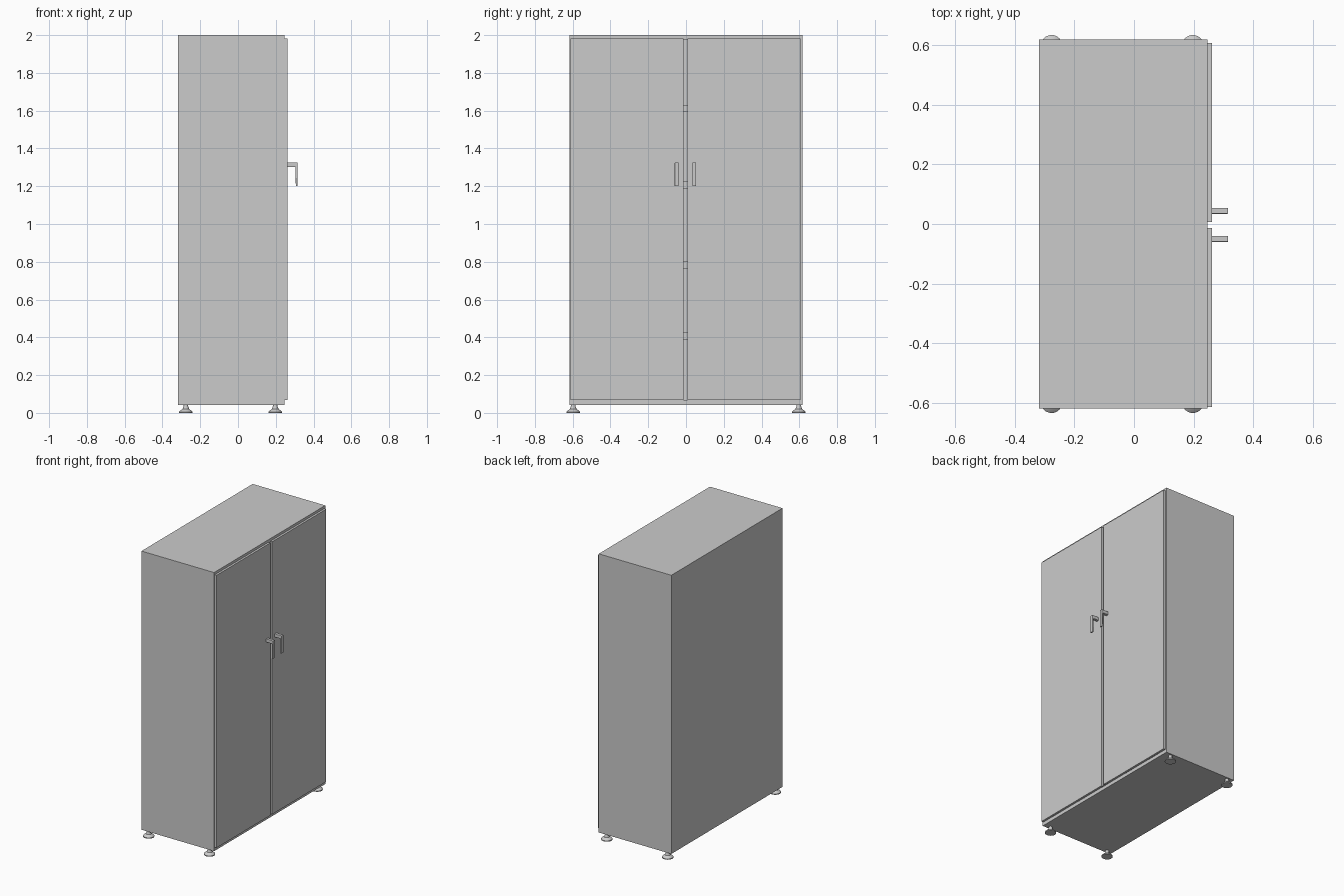
import bpy, bmesh
from math import cos, sin, pi

if "Cube" in bpy.data.objects:
    bpy.data.objects.remove(bpy.data.objects["Cube"])


def mesh_object(name, bm):
    bmesh.ops.recalc_face_normals(bm, faces=bm.faces)
    me = bpy.data.meshes.new(name)
    bm.to_mesh(me)
    bm.free()
    ob = bpy.data.objects.new(name, me)
    bpy.context.collection.objects.link(ob)
    return ob


def box(name, x, y, z):
    bm = bmesh.new()
    bmesh.ops.create_cube(bm, size=1)
    for v in bm.verts:
        v.co = [(r[0] + r[1]) / 2 + c * (r[1] - r[0]) for c, r in zip(v.co, (x, y, z))]
    return mesh_object(name, bm)


def lathe(name, cx, cy, profile, n=24):
    bm = bmesh.new()
    rings = [[bm.verts.new((cx + r * cos(2 * pi * i / n), cy + r * sin(2 * pi * i / n), z))
              for i in range(n)] for r, z in profile]
    for a, b in zip(rings, rings[1:]):
        for i in range(n):
            j = (i + 1) % n
            bm.faces.new((a[i], a[j], b[j], b[i])).smooth = True
    bm.faces.new(rings[0])
    bm.faces.new(rings[-1])
    ob = mesh_object(name, bm)
    bpy.context.view_layer.objects.active = ob
    ob.select_set(True)
    bpy.ops.object.shade_smooth_by_angle(angle=0.6)
    ob.select_set(False)


# Carcass: box hollowed from the open front (+x)
X0, X1, Y, Z0, Z1, T = -0.318, 0.246, 0.617, 0.043, 2.0, 0.035
bm = bmesh.new()
bmesh.ops.create_cube(bm, size=1)
for v in bm.verts:
    v.co = ((X0 + X1) / 2 + v.co.x * (X1 - X0), v.co.y * 2 * Y,
            (Z0 + Z1) / 2 + v.co.z * (Z1 - Z0))
bm.normal_update()
front = [f for f in bm.faces if f.normal.x > 0.9]
bmesh.ops.inset_region(bm, faces=front, thickness=T)
pushed = bmesh.ops.extrude_discrete_faces(bm, faces=front)["faces"]
for v in pushed[0].verts:
    v.co.x = X0 + 0.02
mesh_object("cabinet_body", bm)

# Shelves seen through the gap between the doors
for i, z in enumerate((0.388, 0.765, 1.187, 1.592)):
    box(f"shelf_{i + 1}", (X0 + 0.02, X1 - 0.01), (-Y + T, Y - T), (z, z + 0.038))

# Doors, handles
for side, s in (("left", -1), ("right", 1)):
    inner, outer = (0.013, 0.612) if s < 0 else (0.007, 0.606)
    box(f"{side}_door", (X1, 0.261), sorted((s * inner, s * outer)), (0.068, 1.982))

    # Lever handle: L-shaped side profile given thickness
    hy, w = (-0.050 if s < 0 else 0.044), 0.010
    prof = [(0.260, 1.302), (0.304, 1.302), (0.306, 1.200), (0.315, 1.200),
            (0.315, 1.325), (0.260, 1.325)]
    bm = bmesh.new()
    face = bm.faces.new([bm.verts.new((x, hy - w, z)) for x, z in prof])
    ext = bmesh.ops.extrude_face_region(bm, geom=[face])["geom"]
    bmesh.ops.translate(bm, vec=(0, 2 * w, 0),
                        verts=[g for g in ext if isinstance(g, bmesh.types.BMVert)])
    handle = mesh_object(f"{side}_handle", bm)
    bev = handle.modifiers.new("soft_edges", "BEVEL")
    bev.width, bev.segments = 0.002, 2

# Levelling feet
foot = [(0.036, 0.0), (0.036, 0.006), (0.030, 0.012), (0.018, 0.020),
        (0.012, 0.036), (0.012, 0.046)]
for xn, x in (("back", -0.276), ("front", 0.197)):
    for yn, y in (("left", -0.597), ("right", 0.597)):
        lathe(f"{xn}_{yn}_foot", x, y, foot)
